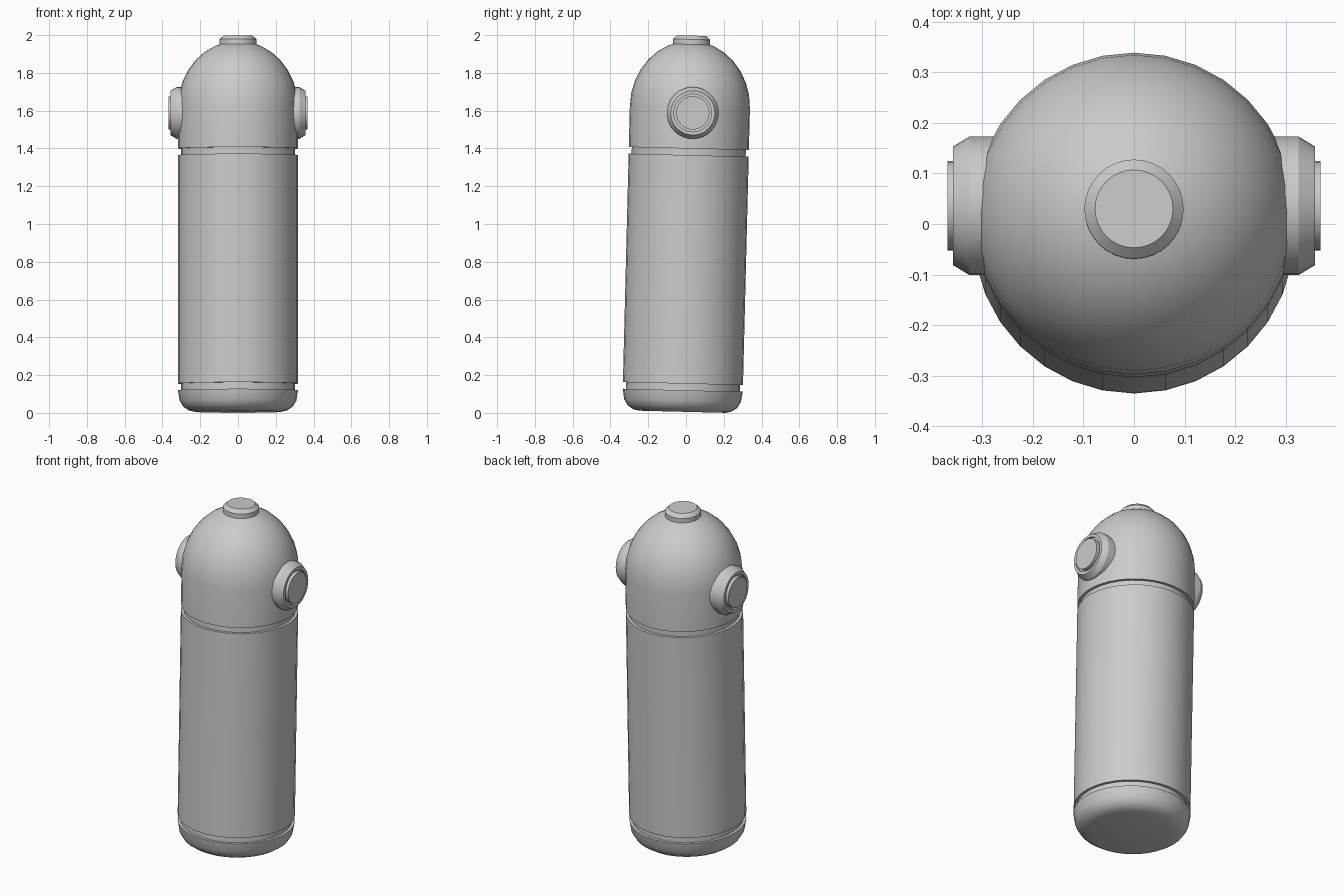
import bpy, math
from mathutils import Matrix

if "Cube" in bpy.data.objects:
    bpy.data.objects.remove(bpy.data.objects["Cube"])

SIDES = 32
LEAN = Matrix.Translation((0, -0.02, 0)) @ Matrix.Rotation(-0.025, 4, 'X')


def lathe(name, profile, matrix, angle=28):
    """Revolve (radius, height) points around z, bake the matrix into the mesh."""
    verts, faces, rings = [], [], []
    for r, h in profile:
        if r == 0:
            rings.append([len(verts)] * SIDES)
            verts.append((0, 0, h))
        else:
            rings.append(list(range(len(verts), len(verts) + SIDES)))
            verts += [(r * math.cos(2 * math.pi * i / SIDES),
                       r * math.sin(2 * math.pi * i / SIDES), h) for i in range(SIDES)]
    for a, b in zip(rings, rings[1:]):
        for i in range(SIDES):
            j = (i + 1) % SIDES
            faces.append(list(dict.fromkeys((a[i], a[j], b[j], b[i]))))
    # flat end discs
    if profile[0][0]:
        faces.append(rings[0][::-1])
    if profile[-1][0]:
        faces.append(rings[-1])
    mesh = bpy.data.meshes.new(name)
    mesh.from_pydata(verts, [], faces)
    mesh.transform(matrix)
    mesh.update()
    obj = bpy.data.objects.new(name, mesh)
    bpy.context.collection.objects.link(obj)
    bpy.ops.object.select_all(action='DESELECT')
    obj.select_set(True)
    bpy.context.view_layer.objects.active = obj
    bpy.ops.object.shade_smooth_by_angle(angle=math.radians(angle))
    return obj


# Body: rounded base, groove, long tube, groove, domed head
R, GROOVE = 0.318, 0.302
base = [(0.23, 0.006), (0.262, 0.014), (0.29, 0.033), (0.309, 0.065), (R, 0.12)]
tube = [(GROOVE, 0.12), (GROOVE, 0.155), (R, 0.155), (R, 1.365),
        (GROOVE, 1.365), (GROOVE, 1.40), (R, 1.40)]
dome = [(R * math.cos(t), 1.62 + 0.35 * math.sin(t))
        for t in (math.pi / 2 * i / 8 for i in range(8))] + [(0, 1.97)]
lathe("body", base + tube + dome, LEAN)

# Top button with chamfered rim
lathe("top_button", [(0.098, 1.93), (0.098, 1.978), (0.077, 1.998)], LEAN)

# Side knobs: chamfered ring, narrow recess, raised centre disc
knob = [(0.137, 0.25), (0.137, 0.325), (0.117, 0.358), (0.10, 0.358),
        (0.10, 0.345), (0.088, 0.345), (0.088, 0.368)]
for side, name in ((1, "right_knob"), (-1, "left_knob")):
    place = Matrix.Translation((0, 0.036, 1.588)) @ Matrix.Rotation(side * math.pi / 2, 4, 'Y')
    lathe(name, knob, place)
